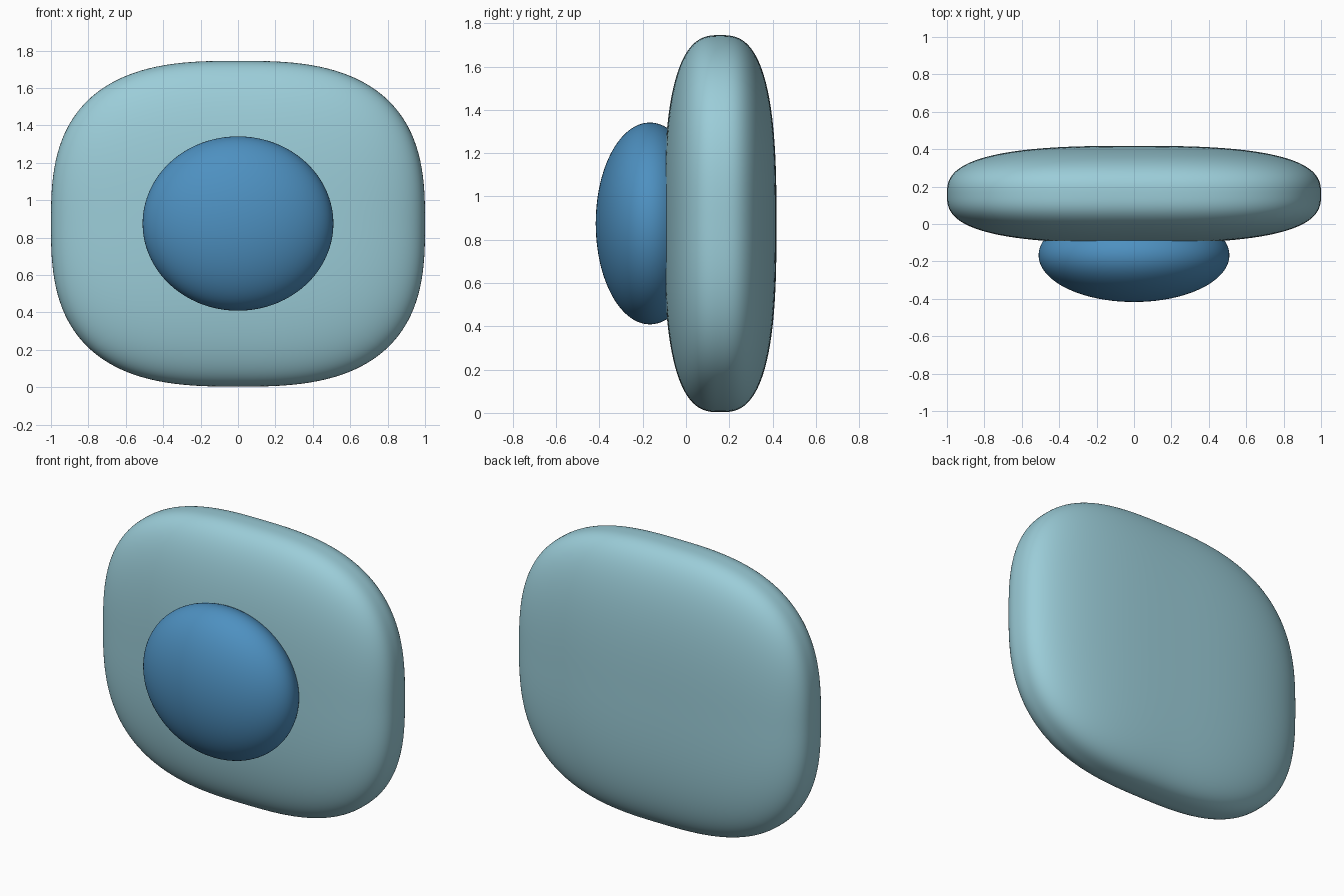
import bpy, bmesh
from mathutils import Vector

if "Cube" in bpy.data.objects:
    bpy.data.objects.remove(bpy.data.objects["Cube"])


def material(name, color):
    m = bpy.data.materials.new(name)
    m.diffuse_color = color
    m.use_nodes = True
    m.node_tree.nodes["Principled BSDF"].inputs["Base Color"].default_value = m.diffuse_color
    return m


def rounded_solid(name, center, half, power, mat, cuts=39):
    """Cube grid pulled onto a superellipsoid: power 2 is an ellipsoid, higher is boxier."""
    bm = bmesh.new()
    bmesh.ops.create_cube(bm, size=2)
    bmesh.ops.subdivide_edges(bm, edges=bm.edges[:], cuts=cuts, use_grid_fill=True)
    for v in bm.verts:
        k = sum(abs(c) ** power for c in v.co) ** (-1 / power)
        v.co = Vector(c * k * h + o for c, h, o in zip(v.co, half, center))
    for f in bm.faces:
        f.smooth = True
    me = bpy.data.meshes.new(name)
    bm.to_mesh(me)
    bm.free()
    me.materials.append(mat)
    ob = bpy.data.objects.new(name, me)
    bpy.context.collection.objects.link(ob)
    return ob


pale = material("pale_blue", (0.33, 0.61, 0.69, 1))
blue = material("mid_blue", (0.075, 0.28, 0.53, 1))

# Soft, pillow-like slab
rounded_solid("body", (0, 0.158, 0.874), (1.0, 0.26, 0.871), 2.8, pale)

# Flattened ball set into the front face
rounded_solid("front_dome", (0, -0.167, 0.875), (0.51, 0.25, 0.466), 2.0, blue)
